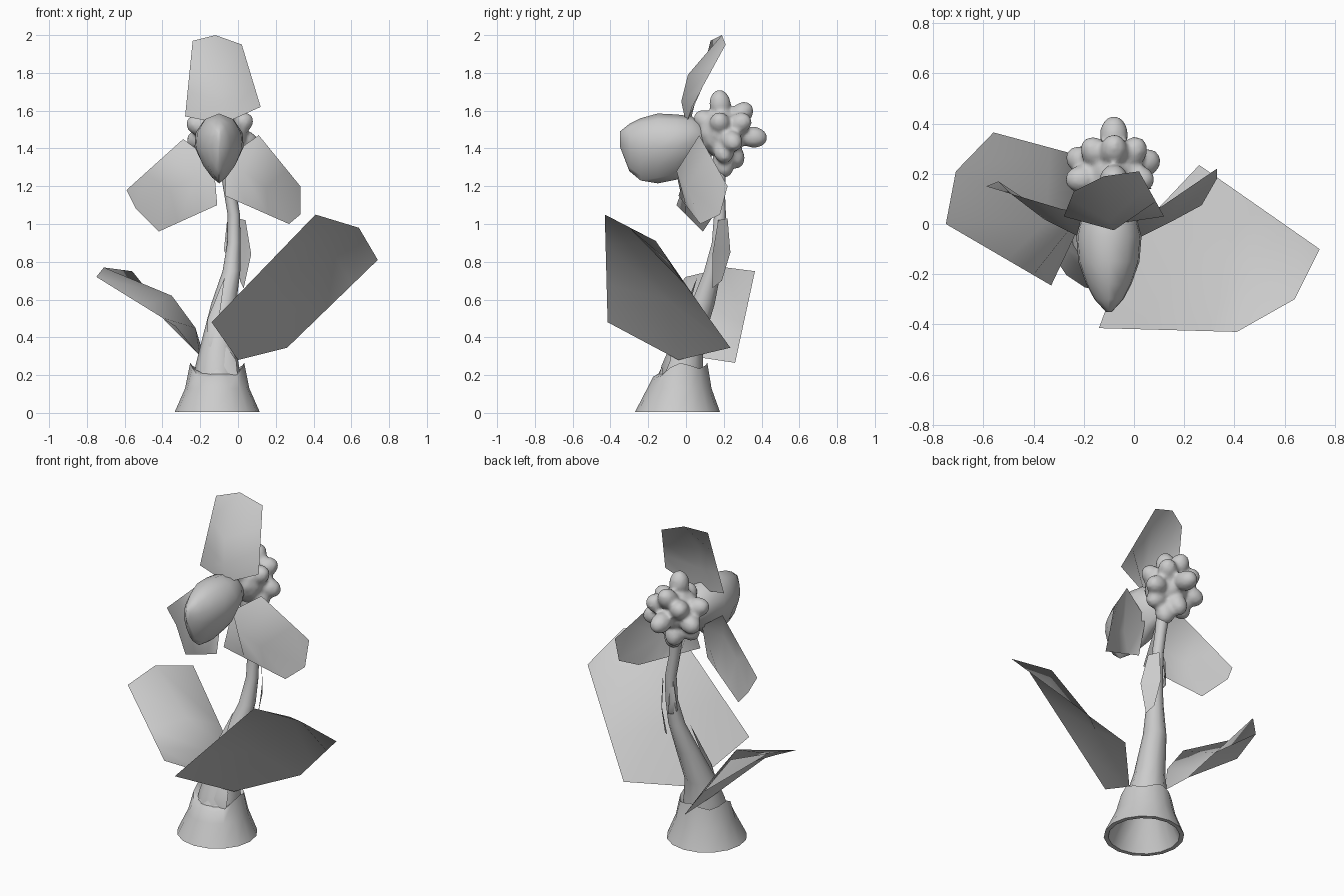
import bpy, bmesh
from math import pi, sin, cos
from mathutils import Vector

old = bpy.data.objects.get("Cube")
if old:
    bpy.data.objects.remove(old, do_unlink=True)

grey = bpy.data.materials.new("plain_grey")
grey.use_nodes = True
grey.diffuse_color = (0.6, 0.6, 0.6, 1)
grey.node_tree.nodes["Principled BSDF"].inputs["Base Color"].default_value = (0.6, 0.6, 0.6, 1)


def finish(name, bm, angle=60):
    mesh = bpy.data.meshes.new(name)
    bm.to_mesh(mesh)
    bm.free()
    mesh.materials.append(grey)
    obj = bpy.data.objects.new(name, mesh)
    bpy.context.collection.objects.link(obj)
    bpy.ops.object.select_all(action='DESELECT')
    obj.select_set(True)
    bpy.context.view_layer.objects.active = obj
    bpy.ops.object.shade_smooth_by_angle(angle=angle * pi / 180)
    return obj


def loft(name, rings, angle=60):
    """Skin a list of equal rings of points and cap both ends."""
    bm = bmesh.new()
    loops = [[bm.verts.new(p) for p in ring] for ring in rings]
    n = len(loops[0])
    for a, b in zip(loops, loops[1:]):
        for i in range(n):
            j = (i + 1) % n
            bm.faces.new((a[i], a[j], b[j], b[i]))
    bm.faces.new(loops[0])
    bm.faces.new(loops[-1])
    bmesh.ops.recalc_face_normals(bm, faces=bm.faces)
    return finish(name, bm, angle)


def sheath(name, centre, outline):
    """Small thin blade: a fan of faces around a central point."""
    bm = bmesh.new()
    c = bm.verts.new(centre)
    rim = [bm.verts.new(p) for p in outline]
    for a, b in zip(rim, rim[1:] + rim[:1]):
        bm.faces.new((c, a, b))
    return finish(name, bm, 80)


def blade(name, base, ribs, tip, steps=(.33, .67)):
    """Leaf or petal: straight sides from base to tip, arched along its ribs."""
    bm = bmesh.new()
    base, tip = [[Vector(p) for p in row] for row in (base, tip)]
    rows = [base]
    for t, rib in zip(steps, ribs):
        rows.append([base[0].lerp(tip[0], t), rib, base[2].lerp(tip[2], t)])
    rows.append(tip)
    grid = [[bm.verts.new(p) for p in row] for row in rows]
    for a, b in zip(grid, grid[1:]):
        for i in (0, 1):
            bm.faces.new((a[i], a[i + 1], b[i + 1], b[i]))
    return finish(name, bm, 80)


def circle(x, y, z, r, n):
    return [(x + r * cos(2 * pi * i / n), y + r * sin(2 * pi * i / n), z) for i in range(n)]


# Flared hollow foot with a wavy upper rim
rings = [circle(-.11, -.03, .3, .07, 16), circle(-.11, -.035, .18, .125, 16),
         circle(-.11, -.045, .03, .19, 16), circle(-.11, -.045, .005, .2, 16),
         circle(-.11, -.045, .005, .225, 16), circle(-.11, -.035, .13, .17, 16),
         circle(-.11, -.03, .25, .143, 16), circle(-.11, -.03, .21, .11, 16)]
rings[6] = [(x, y, .25 - .07 * max(0, (-y - .05) / .12) ** 1.5 + .015 * cos(i * pi / 2))
            for i, (x, y, z) in enumerate(rings[6])]
loft("flared_foot", rings, angle=50)

# Curved, tapering stem
path = [(-.11, -.03, .185, .122), (-.11, -.02, .25, .115), (-.105, .01, .38, .088),
        (-.075, .09, .58, .066), (-.035, .14, .75, .047), (-.022, .17, .9, .035),
        (-.022, .18, 1.05, .033), (-.045, .175, 1.18, .032), (-.07, .18, 1.38, .04)]
loft("stem", [circle(*p, 10) for p in path])

# Pointed sheaths wrapping the stem
sheath("front_sheath", (-.07, -.13, .25),
       [(-.13, -.12, .17), (-.13, -.1, .27), (-.06, -.08, .35), (-.01, -.08, .28), (0, -.12, .18)])
sheath("lower_sheath", (-.14, -.05, .45),
       [(-.17, -.08, .29), (-.16, 0, .5), (-.07, .06, .72), (-.1, -.02, .5), (-.14, -.08, .36)])
sheath("upper_sheath", (.035, .19, .86),
       [(.03, .14, .66), (.07, .14, .84), (.04, .17, 1.02), (0, .22, 1.03),
        (0, .235, .85), (.01, .19, .7)])
sheath("small_sheath", (-.06, .2, .94),
       [(-.05, .17, .82), (-.075, .19, .86), (-.06, .2, 1.0), (-.03, .19, 1.1), (-.04, .23, .84)])

# Two broad leaves
blade("left_leaf", [(.26, .235, .345), (0, -.04, .28), (-.14, -.415, .48)],
      [(.2, -.1, .6), (.465, -.16, .91)],
      [(.74, -.1, .81), (.64, -.3, .98), (.41, -.43, 1.05)], (.35, .72))
blade("right_leaf", [(-.17, .26, .265), (-.2, .03, .3), (-.33, -.245, .46)],
      [(-.225, .02, .45), (-.35, .01, .62)],
      [(-.56, .365, .75), (-.71, .21, .77), (-.75, 0, .72)], (.17, .42))

# Three petals
blade("top_petal", [(-.28, .03, 1.57), (-.08, .0, 1.53), (.12, .03, 1.62)],
      [(-.08, -.025, 1.65), (-.1, .01, 1.79)],
      [(-.24, .13, 1.97), (-.12, .19, 2.0), (.02, .21, 1.95)])
blade("left_petal", [(.11, .07, 1.47), (-.06, .03, 1.35), (-.07, -.04, 1.15)],
      [(.03, -.05, 1.28), (.15, .01, 1.19)],
      [(.33, .22, 1.2), (.33, .18, 1.05), (.27, .075, 1.0)])
blade("right_petal", [(-.29, .06, 1.45), (-.13, .03, 1.33), (-.11, -.05, 1.1)],
      [(-.22, -.05, 1.26), (-.36, .02, 1.18)],
      [(-.59, .15, 1.18), (-.54, .17, 1.08), (-.42, .09, .96)])

# Swollen lip, keeled along its underside: y, bottom, top, half width
lip = [(.14, 1.36, 1.5, .05), (.03, 1.3, 1.57, .11), (-.05, 1.235, 1.58, .13),
       (-.15, 1.215, 1.585, .122), (-.24, 1.23, 1.56, .09), (-.3, 1.28, 1.53, .058),
       (-.35, 1.41, 1.49, .012)]
section = [(0, 1), (.6, .92), (.95, .72), (1, .5), (.7, .26), (.3, .08), (0, 0)]
section += [(-u, v) for u, v in section[-2:0:-1]]
loft("lip", [[(-.1 + u * w, y, lo + v * (hi - lo)) for u, v in section]
             for y, lo, hi, w in lip], angle=75)

# Knobbly cluster behind the lip, fused into one skin
core = Vector((-.08, .19, 1.48))
knobs = [(-.08, .18, 1.635), (-.08, .29, 1.58), (-.08, .355, 1.46), (-.1, .25, 1.365),
         (-.06, .2, 1.32), (-.2, .25, 1.45), (.035, .24, 1.44), (-.15, .28, 1.53),
         (-.01, .28, 1.53), (-.2, .18, 1.52), (.01, .18, 1.53), (-.08, .11, 1.54),
         (-.16, .2, 1.39), (.0, .2, 1.39)]
bm = bmesh.new()
ball = bmesh.ops.create_icosphere(bm, subdivisions=2, radius=.13)["verts"]
for v in ball:
    v.co += core
for k in knobs:
    tip = Vector(k)
    out = (tip - core).normalized()
    ball = bmesh.ops.create_icosphere(bm, subdivisions=2, radius=.058)["verts"]
    for v in ball:
        v.co += out * v.co.dot(out) * .35 + tip
cluster = finish("knobbly_cluster", bm)
fuse = cluster.modifiers.new("fuse", 'REMESH')
fuse.mode = 'VOXEL'
fuse.voxel_size = .012
fuse.use_smooth_shade = True
soften = cluster.modifiers.new("soften", 'SMOOTH')
soften.iterations = 3
